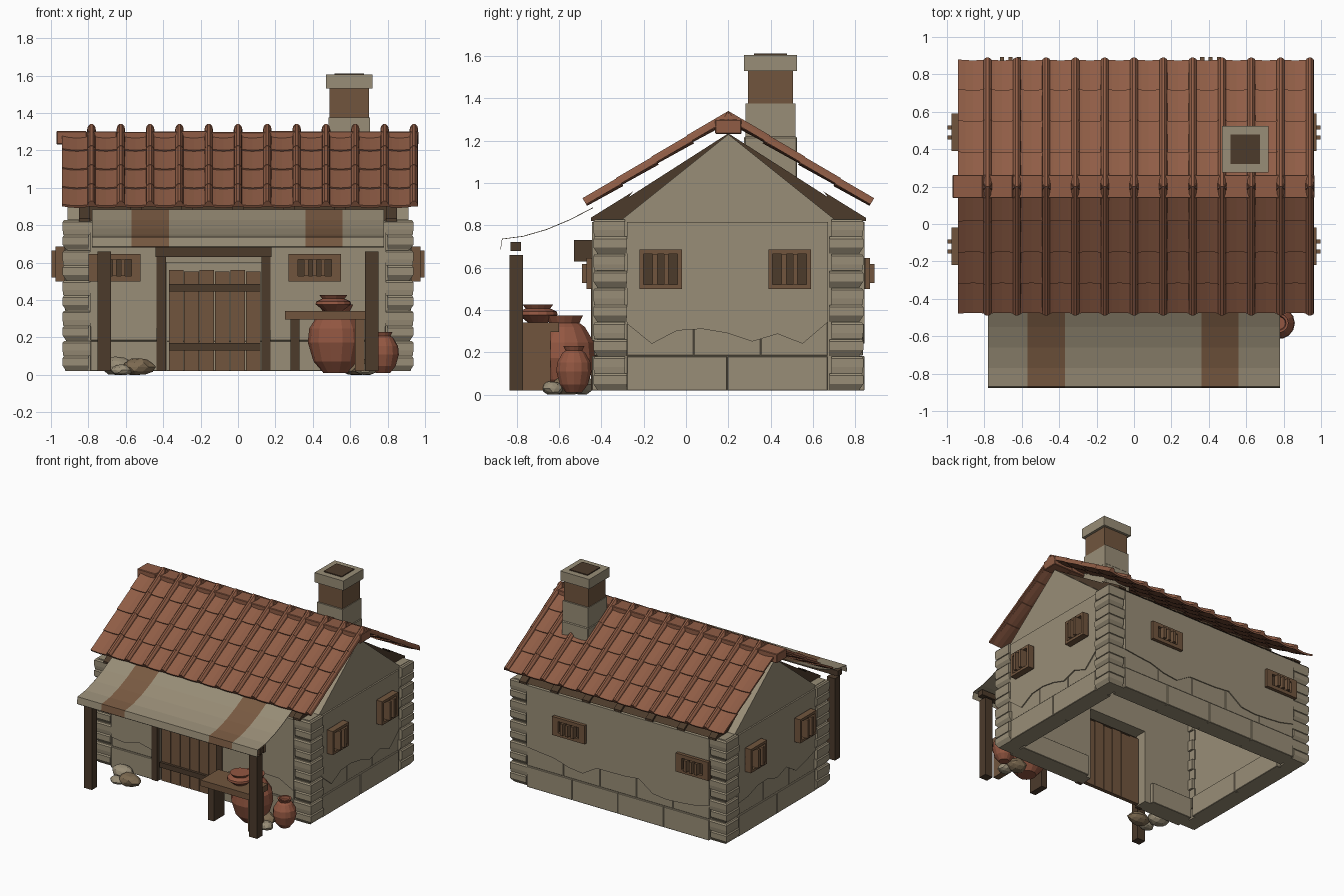
import bpy, bmesh, math, random
from mathutils import Vector

random.seed(4)
if "Cube" in bpy.data.objects:
    bpy.data.objects.remove(bpy.data.objects["Cube"])


def material(name, *rgb):
    color = [(v / 255) ** 2.2 for v in rgb] + [1]
    m = bpy.data.materials.new(name)
    m.use_nodes = True
    m.diffuse_color = color
    m.node_tree.nodes["Principled BSDF"].inputs["Base Color"].default_value = color
    return m


STONE = material("beige stone", 151, 140, 118)
TILE = material("terracotta tile", 142, 93, 71)
WOOD = material("brown wood", 112, 86, 64)
DARK = material("dark wood", 77, 61, 47)
STRIPE = material("cloth stripe", 121, 91, 68)
CLAY = material("red clay", 145, 87, 67)
ROCK = material("brown rock", 124, 106, 82)


def finish(name, bm, mat, bevel=0):
    bmesh.ops.recalc_face_normals(bm, faces=bm.faces)
    me = bpy.data.meshes.new(name)
    bm.to_mesh(me)
    bm.free()
    me.materials.append(mat)
    ob = bpy.data.objects.new(name, me)
    bpy.context.collection.objects.link(ob)
    if bevel:
        mod = ob.modifiers.new("bevel", "BEVEL")
        mod.width, mod.segments = bevel, 1
    return ob


def loft(bm, rings):
    """Skin a row of closed rings and cap both ends."""
    rows = [[bm.verts.new(p) for p in ring] for ring in rings]
    n = len(rows[0])
    for a, b in zip(rows, rows[1:]):
        for i in range(n):
            bm.faces.new((a[i], a[(i + 1) % n], b[(i + 1) % n], b[i]))
    bm.faces.new(rows[0][::-1])
    bm.faces.new(rows[-1])


def solid(name, rings, mat, bevel=0):
    bm = bmesh.new()
    loft(bm, rings)
    return finish(name, bm, mat, bevel)


def box(name, x, y, z, mat, bevel=0):
    ring = [(x[0], y[0]), (x[1], y[0]), (x[1], y[1]), (x[0], y[1])]
    return solid(name, [[(*p, h) for p in ring] for h in z], mat, bevel)


def along_x(name, pts, x0, x1, mat):
    return solid(name, [[(x, *p) for p in pts] for x in (x0, x1)], mat)


def on_wall(side, u, d, z):
    """Wall position u, outward distance d and height z to model space."""
    return {"front": (u, -0.42 - d, z), "back": (u, 0.82 + d, z),
            "left": (0.9 + d, u, z), "right": (-0.9 - d, u, z)}[side]


def plate(name, side, pts, d0, d1, mat, bevel=0):
    return solid(name, [[on_wall(side, u, d, z) for u, z in pts] for d in (d0, d1)], mat, bevel)


def rect(u0, u1, z0, z1):
    return [(u0, z0), (u1, z0), (u1, z1), (u0, z1)]


# Wall shells, with a doorway and pointed gables
plate("front_wall", "front", [(-.9, .02), (-.38, .02), (-.38, .6), (.13, .6), (.13, .02),
      (.9, .02), (.9, .83), (-.9, .83)], -.09, 0, STONE)
plate("back_wall", "back", rect(-.9, .9, .02, .83), -.09, 0, STONE)
for side in ("left", "right"):
    plate(side + "_wall", side, [(-.42, .02), (.82, .02), (.82, .83), (.7, .83), (.2, 1.23),
          (-.3, .83), (-.42, .83)], -.09, .012, STONE)

# Foundation stones and ragged plaster
runs = [("front", -.79, -.43), ("front", .17, .79), ("back", -.79, .79),
        ("left", -.28, .67), ("right", -.28, .67)]
for side, a, b in runs:
    for course, (z0, z1, d) in enumerate([(.02, .182, .024), (.184, .37, .016)]):
        n = max(1, round((b - a) / (.45 if course == 0 else .33)))
        w = (b - a) / n
        for i in range(n):
            plate(side + "_foundation_stone", side,
                  rect(a + i * w + .001, a + (i + 1) * w - .001, z0, z1),
                  -.12 if course == 0 else -.03, d, STONE, .003)
    k = max(3, round((b - a) / .12))
    edge = [(a + (b - a) * i / k, .29 + random.uniform(-.06, .06)) for i in range(k + 1)]
    plate(side + "_plaster", side, edge + [(b, .815), (a, .815)], -.02, .024, STONE)
plate("door_header_plaster", "front", rect(-.43, .17, .6, .815), -.02, .02, STONE)

# Corner stones with undercut lower edges, alternating in width
for sx in (-1, 1):
    for y_out, sy in ((-.438, 1), (.838, -1)):
        for i in range(10):
            odd, z = i % 2, .02 + i * .0808
            rings = []
            for h, cut in ((0, .02 if not odd else .004), (.03, 0), (.07, 0), (.08, .008)):
                x0, x1 = sx * (.938 - cut), sx * (.785 if odd else .8)
                y0, y1 = y_out + sy * cut, y_out + sy * (.15 if odd else .16)
                rings.append([(x0, y0, z + h), (x1, y0, z + h), (x1, y1, z + h), (x0, y1, z + h)])
            solid("corner_block", rings, STONE)


# Barred windows
def window(side, u0, u1, z0, z1, d, bars, tu, tz):
    plate("window_opening", side, rect(u0, u1, z0, z1), 0, .03, DARK)
    for r in (rect(u0, u1, z0, z0 + tz), rect(u0, u1, z1 - tz, z1),
              rect(u0, u0 + tu, z0 + tz, z1 - tz), rect(u1 - tu, u1, z0 + tz, z1 - tz)):
        plate("window_frame", side, r, 0, d, WOOD)
    for i in range(bars):
        c = u0 + tu + (u1 - u0 - 2 * tu) * (i + 1) / (bars + 1)
        plate("window_bar", side, rect(c - .011, c + .011, z0 + tz, z1 - tz), .02, d + .022, WOOD)


for side in ("front", "back"):
    window(side, -.8, -.52, .5, .645, .05, 3, .05, .028)
    window(side, .27, .55, .5, .645, .05, 3, .05, .028)
for side in ("left", "right"):
    window(side, -.22, -.02, .5, .685, .075, 2, .02, .02)
    window(side, .39, .59, .5, .685, .075, 2, .02, .02)

# Plank door with frame
for i in range(6):
    u = -.37 + i * .0825
    plate("door_plank", "front", rect(u, u + .078, .02, .56 - .008 * (i % 2)), -.03, 0, WOOD)
for z0, z1 in ((.13, .17), (.445, .485)):
    plate("door_crossbar", "front", rect(-.37, .12, z0, z1), 0, .02, DARK)
for u in (-.435, .125):
    plate("door_post", "front", rect(u, u + .05, .02, .65), -.04, .03, DARK)
box("door_lintel", (-.44, .18), (-.53, -.4), (.63, .73), DARK)

# Under-roof boards and rafter ends
for sd in (-1, 1):
    name = "front" if sd < 0 else "back"
    pts = [(.2 + sd * .64, .825), (.2 + sd * .5, .825), (.2, 1.2), (.2, 1.235)]
    along_x(name + "_roof_boards", pts, -.85, .85, DARK)
    for i in range(7):
        x = -.82 + i * 1.64 / 6
        end = [(.2 + sd * .65, .82), (.2 + sd * .56, .82), (.2 + sd * .45, .96), (.2 + sd * .65, .836)]
        along_x("rafter_end", end, x - .03, x + .03, DARK)

# Tiled roof: dished pans in overlapping rows, round ribs above the joints
ANGLE = math.atan2(.41, .68)
CO, SI = math.cos(ANGLE), math.sin(ANGLE)
STEP, ROWS, LENGTH = .1567, 4, .78


def on_roof(sd, x, s, n):
    return (x, .2 + sd * (s * CO + n * SI), 1.296 - s * SI + n * CO)


for sd in (-1, 1):
    pans, ribs = bmesh.new(), bmesh.new()
    for c in range(12):
        x0 = -.94 + c * STEP
        dish = [(x0 + STEP * i / 4, .006 - .01 * math.sin(math.pi * i / 4)) for i in range(5)]
        section = dish + [(x, n + .014) for x, n in reversed(dish)]
        arch = [(x0 + STEP + .023 * math.cos(t * math.pi / 5), .004 + .036 * math.sin(t * math.pi / 5))
                for t in range(6)]
        for r in range(ROWS):
            s0 = r * LENGTH / ROWS
            s1 = (r + 1) * LENGTH / ROWS + (.01 if r < ROWS - 1 else 0)
            loft(pans, [[on_roof(sd, x, s, n + lift) for x, n in section]
                        for s, lift in ((max(s0, .05), -.005), (s1, .003))])
            s0 = -.024 if r == 0 else s0
            loft(ribs, [[on_roof(sd, x, s, n + lift) for x, n in arch]
                        for s, lift in ((s0, 0), (s1, .003))])
    side = "front" if sd < 0 else "back"
    finish(side + "_roof_pans", pans, TILE)
    finish(side + "_roof_ribs", ribs, TILE)

# Ridge tiles
for i in range(12):
    x, dz = -.97 + i * .1612, random.uniform(-.004, .004)
    box("ridge_tile", (x, x + .161), (.138, .262), (1.232, 1.302 + dz), TILE, .004)


# Chimney
def chimney(name, half_x, half_y, z, mat, bevel=0):
    box(name, (.595 - half_x, .595 + half_x), (.4 - half_y, .4 + half_y), z, mat, bevel)


chimney("chimney_base", .115, .125, (1.0, 1.22), STONE, .006)
chimney("chimney_lower", .11, .118, (1.2, 1.375), STONE)
chimney("chimney_band", .105, .106, (1.375, 1.53), WOOD)
chimney("chimney_cap", .125, .125, (1.53, 1.605), STONE)
chimney("chimney_flue", .078, .078, (1.6, 1.612), DARK)

# Striped awning on posts
top = [(-.44, .885), (-.55, .828), (-.66, .782), (-.77, .75), (-.87, .737), (-.878, .685)]
sheet = top + [(y + .002, z - .003) for y, z in reversed(top)]
edges = [-.78, -.57, -.37, -.12, .12, .36, .56, .78]
for i, (a, b) in enumerate(zip(edges, edges[1:])):
    along_x("awning_strip", sheet, a, b, STRIPE if i in (1, 5) else STONE)
box("awning_beam", (-.77, .77), (-.83, -.78), (.68, .722), DARK)
for sx in (-1, 1):
    box("awning_post", (sx * .715 - .035, sx * .715 + .035), (-.835, -.77), (.02, .66), DARK)

# Work table
box("table_top", (.25, .68), (-.82, -.6), (.295, .342), WOOD)
for x in (.28, .625):
    box("table_leg", (x, x + .05), (-.77, -.64), (.02, .295), WOOD if x > .5 else DARK)


# Clay pots
def pot(name, x, y, z, profile, sides=14):
    rings = [[(x + r * math.cos(2 * math.pi * i / sides), y + r * math.sin(2 * math.pi * i / sides), z + h)
              for i in range(sides)] for r, h in profile]
    solid(name, rings, CLAY)


JAR = [(.45, 0), (.8, .17), (1, .45), (.95, .65), (.65, .85), (.48, .9), (.6, 1), (.45, 1), (.4, .9)]
pot("large_jar", .525, -.575, .01, [(r * .152, h * .365) for r, h in JAR])
pot("small_jar", .775, -.53, .01, [(r * .085, h * .22) for r, h in JAR])
pot("table_bowl", .51, -.7, .342, [(.05, 0), (.095, .035), (.092, .05), (.06, .065), (.075, .085), (.05, .085)])


# Loose rocks
def rock(x, y, rx, ry, rz, mat):
    bm = bmesh.new()
    bmesh.ops.create_icosphere(bm, subdivisions=2, radius=1)
    for v in bm.verts:
        p = v.co * random.uniform(.9, 1.06)
        v.co = Vector((x + p.x * rx, y + p.y * ry, max(0, rz * .85 + p.z * rz)))
    finish("rock", bm, mat)


rock(-.65, -.5, .085, .065, .055, STONE)
rock(-.53, -.58, .09, .065, .05, ROCK)
rock(-.62, -.6, .06, .045, .03, STONE)
rock(.63, -.56, .08, .07, .05, ROCK)
rock(.68, -.63, .06, .05, .035, STONE)
